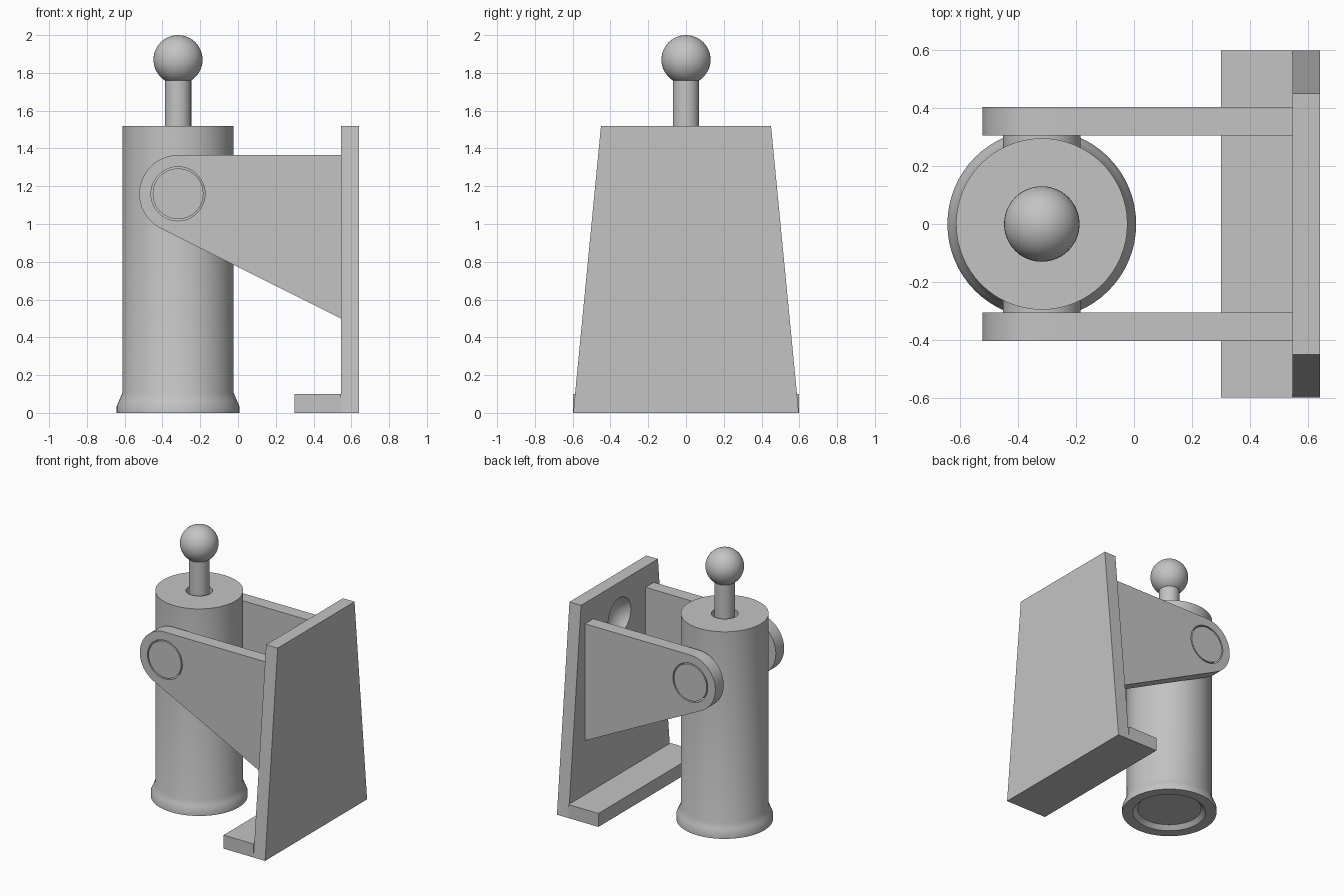
import bpy, bmesh, math
from mathutils import Matrix, Vector

if "Cube" in bpy.data.objects:
    bpy.data.objects.remove(bpy.data.objects["Cube"], do_unlink=True)

steel = bpy.data.materials.new("plain grey")
steel.use_nodes = True
grey = (0.55, 0.55, 0.55, 1)
steel.diffuse_color = grey
steel.node_tree.nodes["Principled BSDF"].inputs["Base Color"].default_value = grey

AXIS_X, PIVOT_Z = -0.3175, 1.16
PLATE_IN, PLATE_OUT = 0.545, 0.64


def finish(name, bm, smooth=False):
    bmesh.ops.recalc_face_normals(bm, faces=bm.faces)
    mesh = bpy.data.meshes.new(name)
    bm.to_mesh(mesh)
    bm.free()
    mesh.materials.append(steel)
    ob = bpy.data.objects.new(name, mesh)
    bpy.context.collection.objects.link(ob)
    if smooth:
        smooth_shade(ob)
    return ob


def smooth_shade(ob):
    bpy.ops.object.select_all(action='DESELECT')
    ob.select_set(True)
    bpy.context.view_layer.objects.active = ob
    bpy.ops.object.shade_smooth_by_angle(angle=math.radians(30))


def lathe(name, profile):
    """Spin an (r, z) profile around the barrel axis."""
    bm = bmesh.new()
    vs = [bm.verts.new((AXIS_X + r, 0, z)) for r, z in profile]
    edges = [bm.edges.new(pair) for pair in zip(vs, vs[1:])]
    bmesh.ops.spin(bm, geom=vs + edges, cent=(AXIS_X, 0, 0), axis=(0, 0, 1),
                   angle=math.tau, steps=64)
    bmesh.ops.remove_doubles(bm, verts=bm.verts, dist=1e-4)
    return finish(name, bm, True)


def prism(name, outline, depth):
    """Extrude a closed outline of points along the depth vector."""
    bm = bmesh.new()
    face = bm.faces.new([bm.verts.new(p) for p in outline])
    ext = bmesh.ops.extrude_face_region(bm, geom=[face])["geom"]
    moved = [g for g in ext if isinstance(g, bmesh.types.BMVert)]
    bmesh.ops.translate(bm, verts=moved, vec=depth)
    return finish(name, bm)


def y_cylinder(name, radius, y0, y1):
    bm = bmesh.new()
    place = (Matrix.Translation((AXIS_X, (y0 + y1) / 2, PIVOT_Z))
             @ Matrix.Rotation(math.pi / 2, 4, 'X'))
    bmesh.ops.create_cone(bm, cap_ends=True, segments=64, radius1=radius,
                          radius2=radius, depth=abs(y1 - y0), matrix=place)
    return finish(name, bm, True)


def ball(name, centre, radius):
    bm = bmesh.new()
    bmesh.ops.create_uvsphere(bm, u_segments=48, v_segments=24, radius=radius,
                              matrix=Matrix.Translation(centre))
    return finish(name, bm, True)


def cut(ob, cutter):
    cutter.hide_render = True
    mod = ob.modifiers.new("cut", 'BOOLEAN')
    mod.operation, mod.solver, mod.object = 'DIFFERENCE', 'EXACT', cutter
    bpy.context.view_layer.objects.active = ob
    bpy.ops.object.modifier_apply(modifier=mod.name)
    bpy.data.objects.remove(cutter, do_unlink=True)
    smooth_shade(ob)


# Barrel with flared foot, shallow base recess and a bore for the rod
lathe("barrel", [(0, 0.03), (0.22, 0.03), (0.25, 0), (0.325, 0), (0.325, 0.035),
                 (0.312, 0.065), (0.295, 0.105), (0.295, 1.52), (0.09, 1.52),
                 (0.09, 1.35), (0, 1.35)])

# Piston rod and ball end
lathe("piston_rod", [(0, 1.34), (0.07, 1.34), (0.07, 1.80), (0, 1.80)])
ball("ball_end", (AXIS_X, 0, 1.87), 0.13)

# Tapered back plate with a spherical dent on its inner face
plate = prism("back_plate", [(PLATE_IN, -0.597, 0), (PLATE_IN, 0.597, 0),
                             (PLATE_IN, 0.45, 1.52), (PLATE_IN, -0.45, 1.52)],
              Vector((PLATE_OUT - PLATE_IN, 0, 0)))
cut(plate, ball("dent_cutter", (PLATE_IN - 0.085, 0, 1.27), 0.158))

# Foot ledge
prism("foot_ledge", [(0.30, -0.597, 0), (PLATE_IN, -0.597, 0),
                     (PLATE_IN, -0.597, 0.1), (0.30, -0.597, 0.1)],
      Vector((0, 1.194, 0)))

# Side arms with round ends, and the pivot pins running in their holes
for side, label in ((1, "left"), (-1, "right")):
    inner, outer = side * 0.305, side * 0.403
    outline = [(PLATE_IN, inner, 0.5), (PLATE_IN, inner, PIVOT_Z + 0.205)]
    for i in range(33):
        a = math.radians(90 + 153 * i / 32)
        outline.append((AXIS_X + 0.205 * math.cos(a), inner,
                        PIVOT_Z + 0.205 * math.sin(a)))
    arm = prism(label + "_arm", outline, Vector((0, outer - inner, 0)))
    cut(arm, y_cylinder("hole_cutter", 0.143, side * 0.2, side * 0.5))
    y_cylinder(label + "_pivot_pin", 0.134, side * 0.2, outer)
